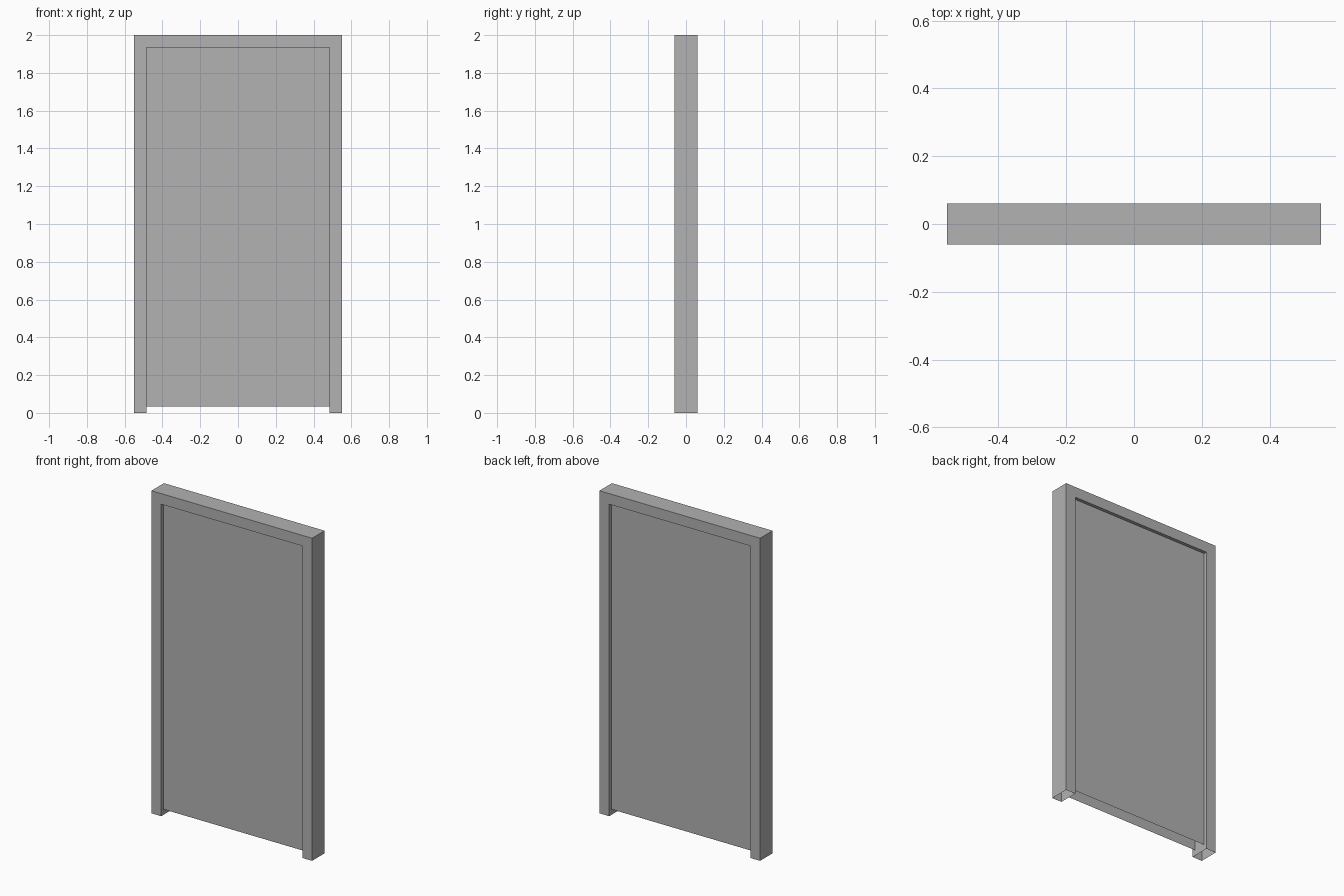
import bpy
import bmesh

cube = bpy.data.objects.get("Cube")
if cube:
    bpy.data.objects.remove(cube, do_unlink=True)

HALF_W, HEIGHT, HALF_D = 0.551, 2.0, 0.061   # outer frame
IN_W, IN_TOP = 0.484, 1.934                  # frame opening
LEAF_Z, LEAF_D = 0.035, 0.04                 # door leaf bottom, half thickness

grey = bpy.data.materials.new("plain_grey")
grey.use_nodes = True
colour = (0.445, 0.445, 0.445, 1)
grey.diffuse_color = colour
grey.node_tree.nodes["Principled BSDF"].inputs["Base Color"].default_value = colour


def extrude_profile(name, profile, half_depth, drop):
    """Extrude an x-z outline along y, then remove the faces picked by drop."""
    bm = bmesh.new()
    face = bm.faces.new([bm.verts.new((x, -half_depth, z)) for x, z in profile])
    result = bmesh.ops.extrude_face_region(bm, geom=[face], use_keep_orig=True)
    moved = [v for v in result["geom"] if isinstance(v, bmesh.types.BMVert)]
    bmesh.ops.translate(bm, verts=moved, vec=(0, 2 * half_depth, 0))
    bmesh.ops.recalc_face_normals(bm, faces=bm.faces)
    bm.normal_update()
    bmesh.ops.delete(bm, geom=[f for f in bm.faces if drop(f)], context="FACES")
    mesh = bpy.data.meshes.new(name)
    bm.to_mesh(mesh)
    bm.free()
    mesh.materials.append(grey)
    obj = bpy.data.objects.new(name, mesh)
    bpy.context.collection.objects.link(obj)
    return obj


# Frame: one hollow arch of two posts and a header, open under the posts
arch = [(-HALF_W, 0), (-IN_W, 0), (-IN_W, IN_TOP), (IN_W, IN_TOP),
        (IN_W, 0), (HALF_W, 0), (HALF_W, HEIGHT), (-HALF_W, HEIGHT)]
extrude_profile("door_frame", arch, HALF_D,
                lambda f: f.calc_center_median().z < 0.001)

# Door leaf: front and back skins closed off by the frame, open at the bottom
leaf = [(-IN_W, LEAF_Z), (IN_W, LEAF_Z), (IN_W, IN_TOP), (-IN_W, IN_TOP)]
extrude_profile("door_leaf", leaf, LEAF_D, lambda f: abs(f.normal.y) < 0.5)
